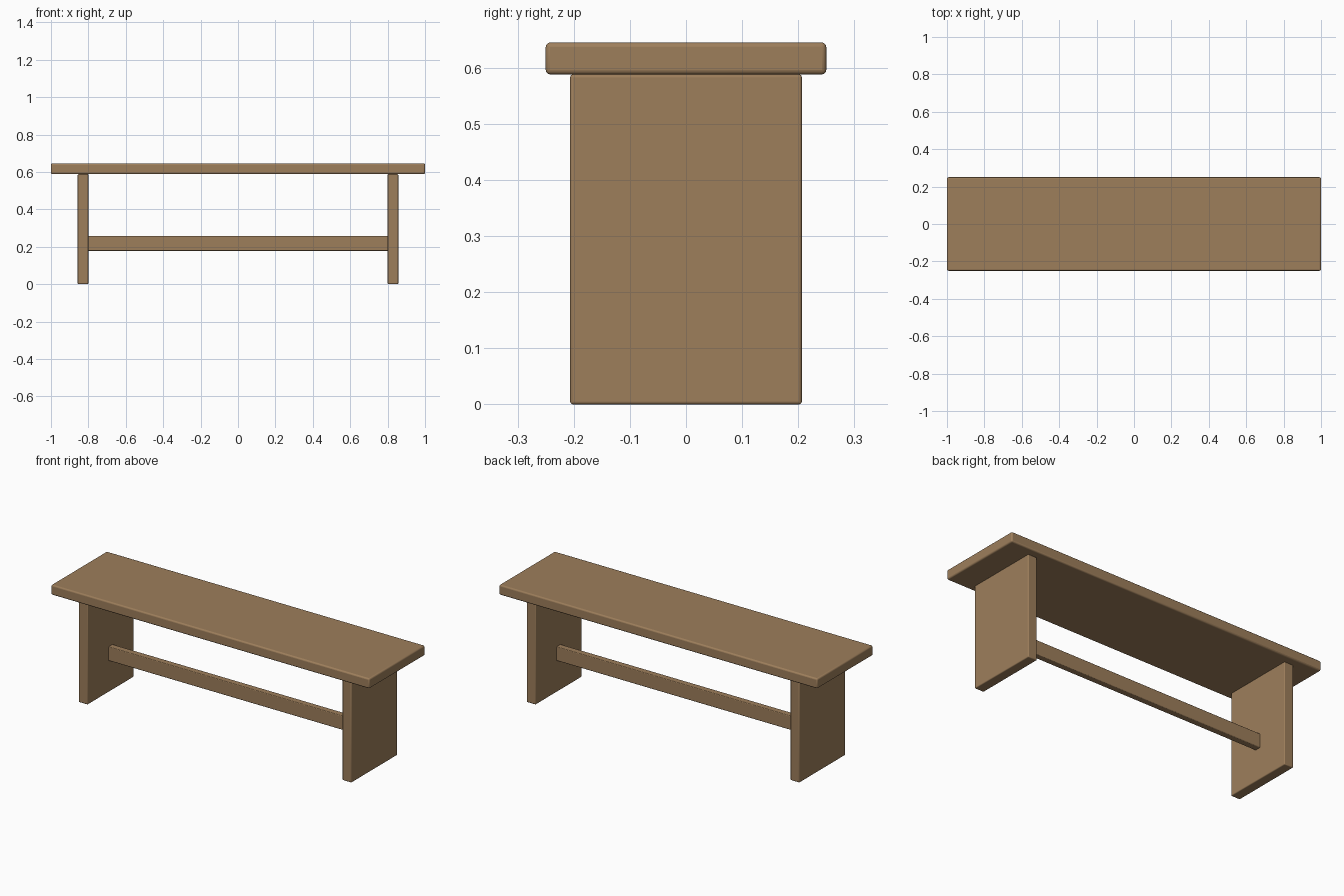
import bpy

if "Cube" in bpy.data.objects:
    bpy.data.objects.remove(bpy.data.objects["Cube"])

wood = bpy.data.materials.new("oak_brown")
wood.diffuse_color = (0.34, 0.21, 0.105, 1.0)
wood.use_nodes = True
wood.node_tree.nodes["Principled BSDF"].inputs["Base Color"].default_value = wood.diffuse_color


def board(name, size, centre, bevel):
    """A softly rounded wooden board."""
    bpy.ops.mesh.primitive_cube_add(size=1, location=centre)
    ob = bpy.context.object
    ob.name = name
    ob.scale = size
    bpy.ops.object.transform_apply(location=False, rotation=False, scale=True)
    mod = ob.modifiers.new("rounded_edges", 'BEVEL')
    mod.width = bevel
    mod.segments = 3
    ob.data.materials.append(wood)
    bpy.ops.object.shade_smooth_by_angle()
    return ob


# Seat plank
board("seat", (2.0, 0.5, 0.057), (0, 0, 0.6165), 0.008)

# Slab legs at both ends
for side, label in ((-1, "left"), (1, "right")):
    board(label + "_leg", (0.057, 0.413, 0.588), (side * 0.8285, 0, 0.294), 0.005)

# Stretcher between the legs, let into them slightly
board("stretcher", (1.62, 0.037, 0.08), (0, 0, 0.218), 0.004)
